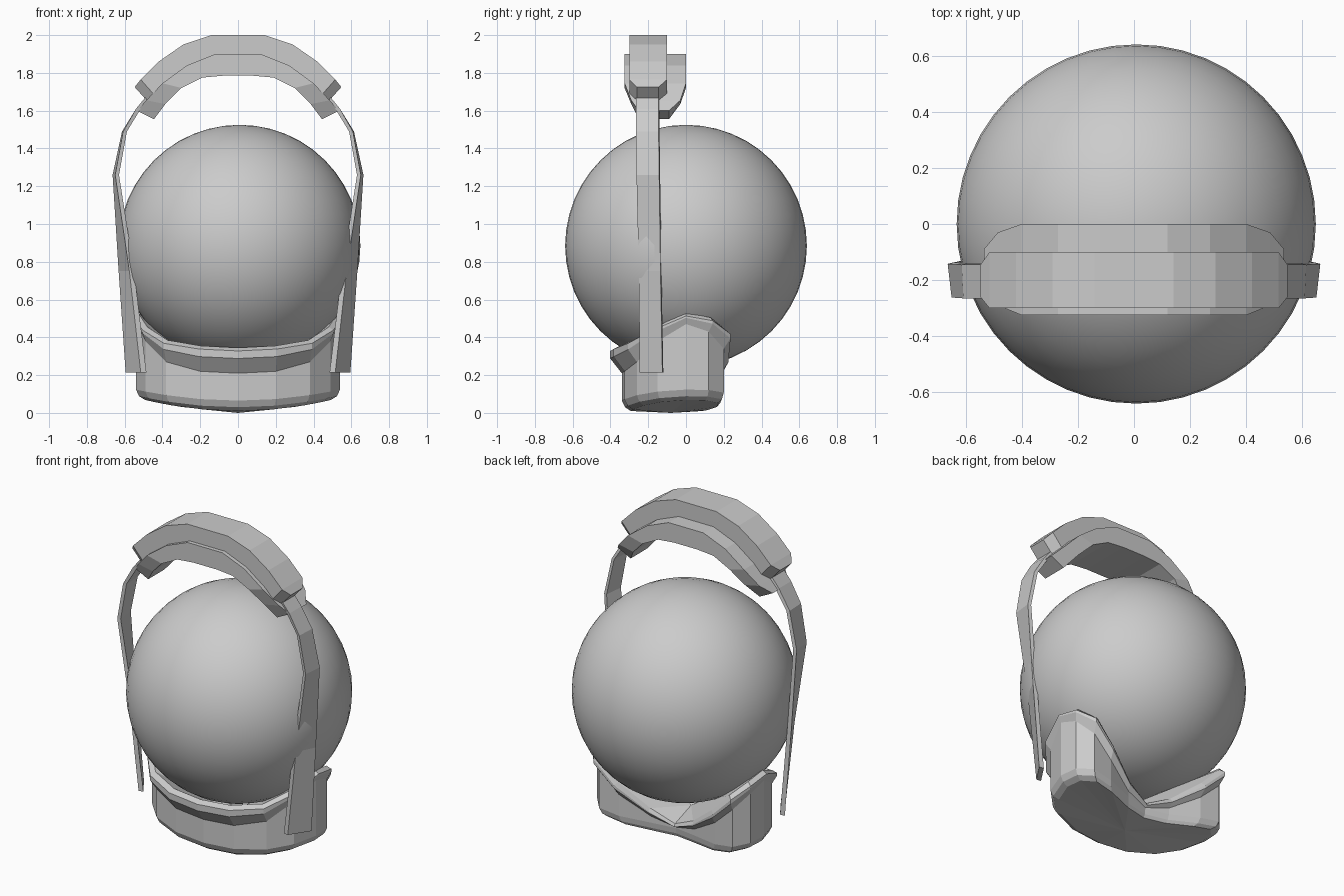
import bpy, bmesh

if "Cube" in bpy.data.objects:
    bpy.data.objects.remove(bpy.data.objects["Cube"])


def finish(name, bm):
    bmesh.ops.remove_doubles(bm, verts=bm.verts, dist=1e-4)
    bmesh.ops.recalc_face_normals(bm, faces=bm.faces)
    me = bpy.data.meshes.new(name)
    bm.to_mesh(me)
    bm.free()
    ob = bpy.data.objects.new(name, me)
    bpy.context.collection.objects.link(ob)
    return ob


def skin(bm, rings, caps=True):
    """Bridge closed rings of points with quads, optionally capping the ends."""
    vs = [[bm.verts.new(p) for p in r] for r in rings]
    n = len(vs[0])
    for a, b in zip(vs, vs[1:]):
        for i in range(n):
            j = (i + 1) % n
            bm.faces.new((a[i], a[j], b[j], b[i]))
    if caps:
        bm.faces.new(vs[0])
        bm.faces.new(vs[-1])
    return vs


def fan(bm, ring, centre):
    c = bm.verts.new(centre)
    for i in range(len(ring)):
        bm.faces.new((ring[i], ring[(i + 1) % len(ring)], c))


# Ball
bpy.ops.mesh.primitive_uv_sphere_add(segments=48, ring_count=24, radius=0.64,
                                     location=(0.008, 0, 0.885))
ball = bpy.context.object
ball.name = "ball"
bpy.ops.object.shade_smooth()

# Collar: bean-shaped plan, each point = x, y, rim bottom, rim top
half = [(0, -.34, .21, .34), (.2, -.325, .22, .35), (.38, -.26, .27, .38),
        (.49, -.15, .38, .45), (.54, 0, .47, .525), (.53, .12, .43, .50),
        (.46, .2, .34, .43), (.33, .19, .22, .30), (.15, .13, .11, .16),
        (0, .10, .07, .09)]
plan = half + [(-x, y, b, t) for x, y, b, t in half[-2:0:-1]]


def layer(sx, sy, height):
    return [(x * sx, y * sy, height(x, b, t)) for x, y, b, t in plan]


def floor(x):
    return 0.01 + 0.2 * x * x


bm = bmesh.new()
rings = skin(bm, [
    layer(.91, .86, lambda x, b, t: floor(x)),
    layer(.97, .95, lambda x, b, t: floor(x) + .02),
    layer(1, 1, lambda x, b, t: floor(x) + .055),
    layer(1, 1, lambda x, b, t: b),
    layer(1.03, 1.18, lambda x, b, t: b + .6 * (t - b)),
    layer(1.03, 1.18, lambda x, b, t: t - .012),
    layer(.98, 1.08, lambda x, b, t: t + .005)], caps=False)
fan(bm, rings[0], (0, -.08, 0))
fan(bm, rings[-1], (0, -.05, .15))
finish("collar", bm)


# Arched pads: section = outer x, z, inner x, z, front y, back y
def arch(name, sections):
    full = [(-a, b, -c, d, e, f) for a, b, c, d, e, f in sections[::-1]] + sections
    bm = bmesh.new()
    skin(bm, [[(ox, y0, oz), (ox, y1, oz), (ix, y1, iz), (ix, y0, iz)]
              for ox, oz, ix, iz, y0, y1 in full])
    finish(name, bm)


arch("top_pad", [(.14, 2.0, .11, 1.87, -.30, -.10),
                 (.29, 1.95, .23, 1.83, -.30, -.10),
                 (.42, 1.86, .35, 1.76, -.30, -.10),
                 (.515, 1.765, .44, 1.68, -.30, -.10),
                 (.547, 1.725, .48, 1.65, -.26, -.145)])
arch("head_cushion", [(.12, 1.90, .08, 1.785, -.325, 0),
                      (.27, 1.84, .19, 1.775, -.325, 0),
                      (.40, 1.745, .30, 1.72, -.325, 0),
                      (.485, 1.655, .385, 1.635, -.29, -.03),
                      (.535, 1.60, .445, 1.555, -.25, -.09)])

# Side straps: front edge x, back edge x, front y, back y, z; twisting downward
path = [(.515, .595, -.245, -.125, .215), (.575, .632, -.25, -.135, .75),
        (.650, .664, -.262, -.142, 1.26), (.608, .614, -.265, -.145, 1.49),
        (.54, .54, -.265, -.145, 1.61), (.45, .45, -.265, -.145, 1.72)]
thick = [.03, .025, .02, .02, .025, .03]
for side, name in ((1, "strap_right"), (-1, "strap_left")):
    bm = bmesh.new()
    skin(bm, [[(side * xf, yf, z), (side * xb, yb, z),
               (side * (xb - t), yb + .005, z), (side * (xf - t), yf + .005, z)]
              for (xf, xb, yf, yb, z), t in zip(path, thick)])
    finish(name, bm)
